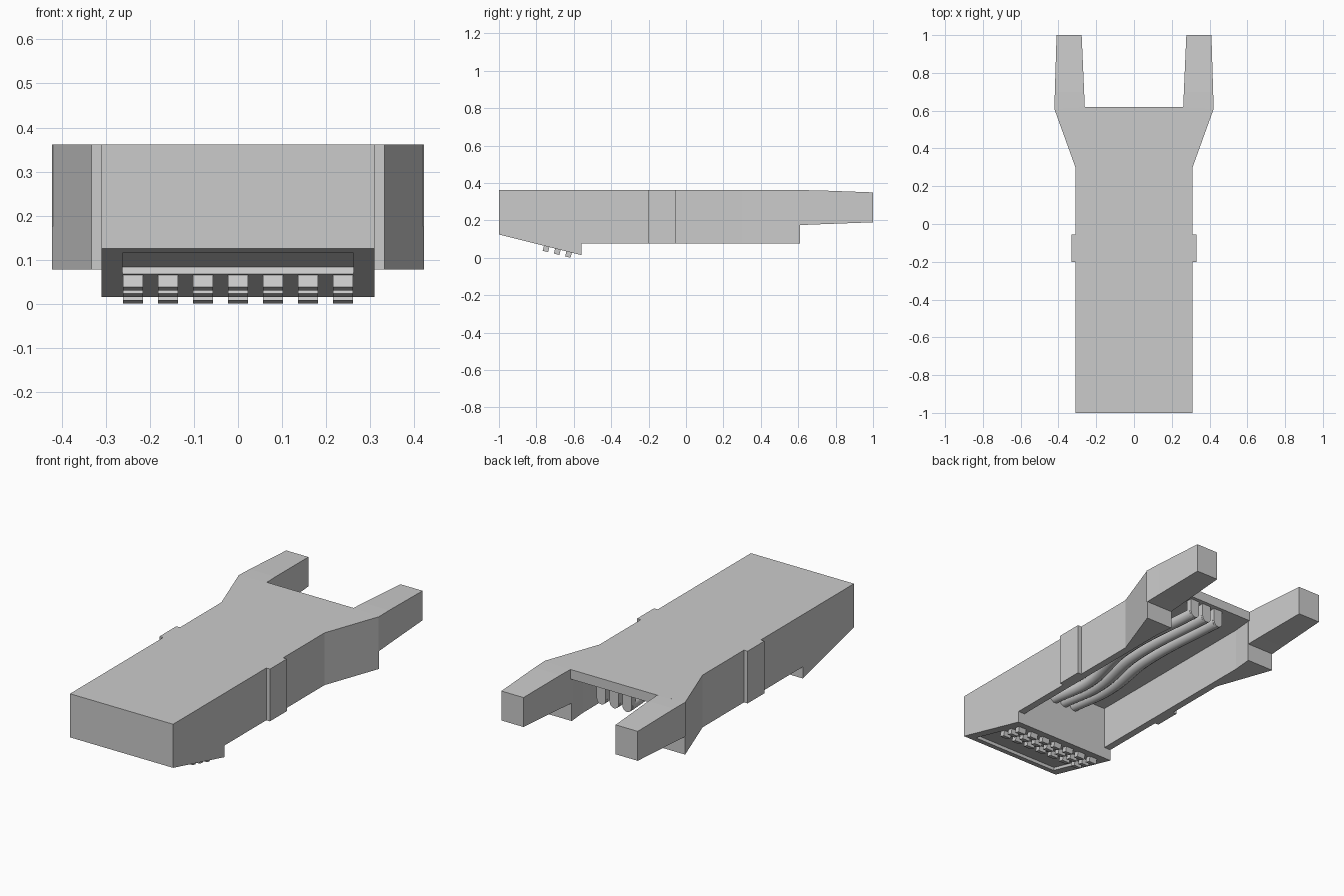
import bpy, bmesh, math
from mathutils import Matrix, Vector

if "Cube" in bpy.data.objects:
    bpy.data.objects.remove(bpy.data.objects["Cube"])

TILT = math.atan(0.25)          # slope of the contact face


def slope_z(y):
    return 0.125 - 0.25 * (y + 1)


def finish(name, bm):
    bmesh.ops.recalc_face_normals(bm, faces=bm.faces)
    me = bpy.data.meshes.new(name)
    bm.to_mesh(me)
    bm.free()
    ob = bpy.data.objects.new(name, me)
    bpy.context.collection.objects.link(ob)
    return ob


def loft(name, sections):
    """Solid through a row of matching closed point loops."""
    bm = bmesh.new()
    rings = [[bm.verts.new(p) for p in s] for s in sections]
    n = len(rings[0])
    for a, b in zip(rings, rings[1:]):
        for i in range(n):
            j = (i + 1) % n
            bm.faces.new((a[i], a[j], b[j], b[i]))
    bm.faces.new(rings[0])
    bm.faces.new(rings[-1])
    return finish(name, bm)


def plan(name, pts, z0, z1):
    return loft(name, [[(x, y, z) for x, y in pts] for z in (z0, z1)])


def tilted_box(bm, x, y, size):
    m = (Matrix.Translation((x, y, slope_z(y))) @ Matrix.Rotation(-TILT, 4, 'X')
         @ Matrix.Diagonal((*size, 1)))
    bmesh.ops.create_cube(bm, size=1, matrix=m)


def mirror(ob):
    ob.modifiers.new("mirror", 'MIRROR')
    return ob


# Plug head with sloped underside
side = [(-1, 0.362), (-1, 0.125), (-0.56, 0.015), (-0.56, 0.362)]
head = loft("plug_head", [[(x, y, z) for y, z in side] for x in (-0.31, 0.31)])

# Shallow recess in the sloped face
bm = bmesh.new()
tilted_box(bm, 0, -0.865, (0.524, 0.196, 0.032))
cutter = finish("recess_cutter", bm)
cutter.hide_render = True
cutter.hide_viewport = True
mod = head.modifiers.new("recess", 'BOOLEAN')
mod.operation = 'DIFFERENCE'
mod.solver = 'EXACT'
mod.object = cutter

# Contact pads, three rows of seven
bm = bmesh.new()
for y in (-0.745, -0.685, -0.625):
    for i in range(7):
        tilted_box(bm, (i - 3) * 0.0795, y, (0.046, 0.03, 0.056))
finish("contact_pads", bm)

# Top plate
right = [(0.31, -0.56), (0.31, 0.3), (0.422, 0.61), (0.26, 0.62)]
plan("top_plate", right + [(-x, y) for x, y in reversed(right)], 0.31, 0.362)

# Side walls flaring out to the prongs
mirror(plan("side_wall", [(0.27, -0.56), (0.31, -0.56), (0.31, 0.3),
                          (0.422, 0.61), (0.26, 0.61), (0.27, 0.5)], 0.078, 0.34))

# Side ribs
mirror(plan("side_rib", [(0.3, -0.2), (0.332, -0.2), (0.332, -0.055), (0.3, -0.055)],
            0.078, 0.362))

# Tapered rear prongs: y, inner x, outer x, bottom z, top z
prong = [(0.605, 0.26, 0.422, 0.175, 0.362), (0.7, 0.264, 0.419, 0.179, 0.361),
         (1.0, 0.277, 0.41, 0.19, 0.35)]
mirror(loft("prong", [[(a, y, b), (c, y, b), (c, y, t), (a, y, t)]
                      for y, a, c, b, t in prong]))

# Cables in the open channel, each ending in a rounded rear holder
for i, (x0, x1) in enumerate(((0.065, 0.09), (0.0, 0.012), (-0.065, -0.065))):
    cu = bpy.data.curves.new("cable", 'CURVE')
    cu.dimensions = '3D'
    cu.bevel_depth = 0.03
    cu.bevel_resolution = 3
    cu.use_fill_caps = True
    path = [(x0, -0.57, 0.25), (x0 - 0.02, -0.3, 0.24), (x1 + 0.02, 0.05, 0.245),
            (x1, 0.59, 0.24)]
    sp = cu.splines.new('BEZIER')
    sp.bezier_points.add(len(path) - 1)
    for p, co in zip(sp.bezier_points, path):
        p.co = co
        p.handle_left_type = p.handle_right_type = 'AUTO'
    sp.resolution_u = 8
    bpy.context.collection.objects.link(bpy.data.objects.new(f"cable_{i}", cu))

    arc = [(x1 + 0.027 * math.cos(a), 0.237 + 0.027 * math.sin(a))
           for a in (math.pi + k * math.pi / 8 for k in range(9))]
    outline = [(x1 - 0.027, 0.32)] + arc + [(x1 + 0.027, 0.32)]
    loft(f"cable_holder_{i}", [[(x, y, z) for x, z in outline] for y in (0.565, 0.6)])
